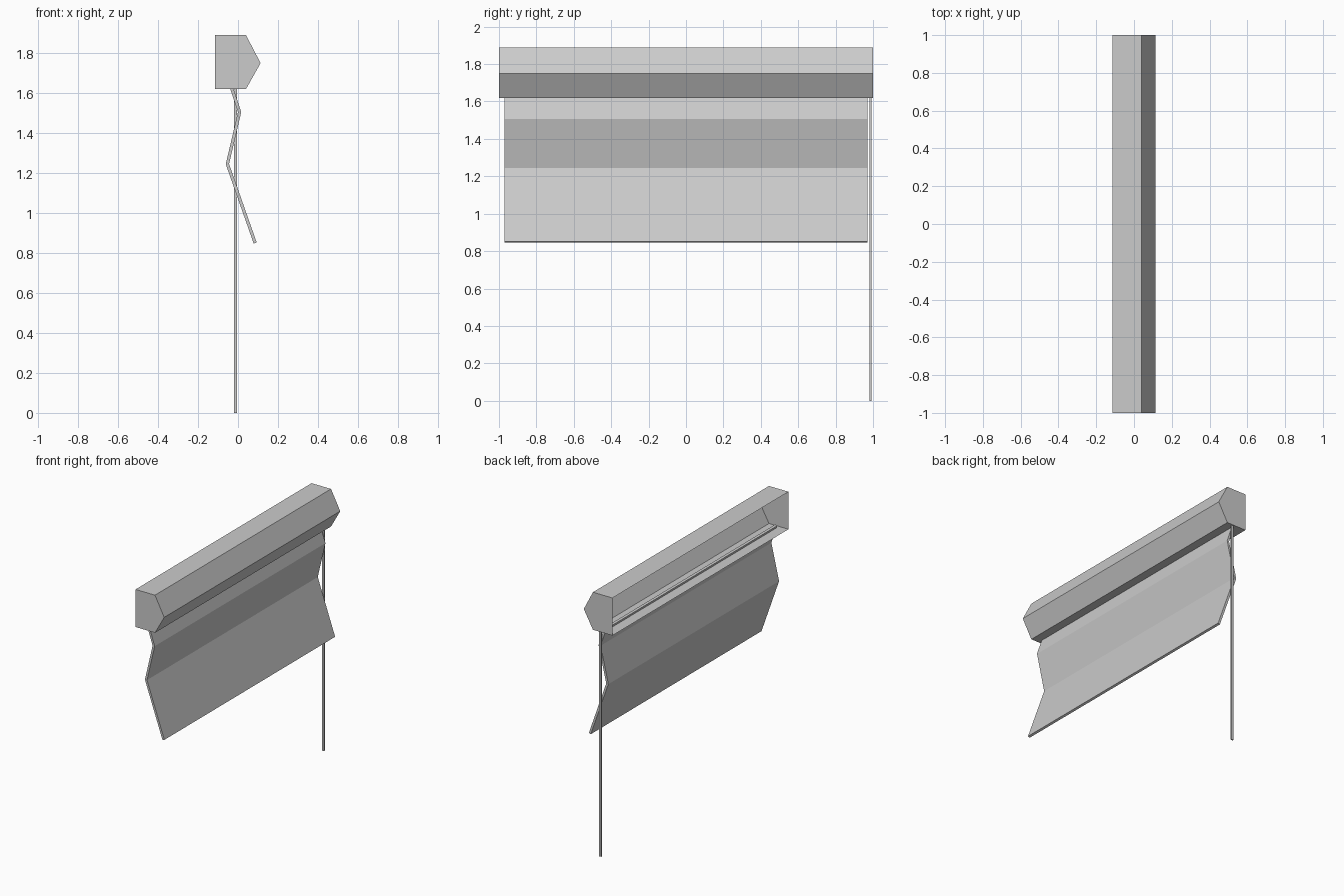
import bpy
import bmesh
from mathutils import Vector

cube = bpy.data.objects.get("Cube")
if cube:
    bpy.data.objects.remove(cube)

grey = bpy.data.materials.new("light_grey")
grey.use_nodes = True
colour = (0.6, 0.6, 0.6, 1)
grey.diffuse_color = colour
grey.node_tree.nodes["Principled BSDF"].inputs["Base Color"].default_value = colour


def extrude_profile(name, points, y0, y1, open_side=None):
    """Extrude an x-z outline along y, optionally leaving one side open."""
    bm = bmesh.new()
    ends = [[bm.verts.new((x, y, z)) for x, z in points] for y in (y0, y1)]
    count = len(points)
    for end in ends:
        bm.faces.new(end)
    for i in range(count):
        j = (i + 1) % count
        if i != open_side:
            bm.faces.new((ends[0][i], ends[0][j], ends[1][j], ends[1][i]))
    bmesh.ops.recalc_face_normals(bm, faces=bm.faces)
    mesh = bpy.data.meshes.new(name)
    bm.to_mesh(mesh)
    bm.free()
    mesh.materials.append(grey)
    obj = bpy.data.objects.new(name, mesh)
    bpy.context.collection.objects.link(obj)
    return obj


def thicken(path, width):
    """Turn an open x-z path into a closed strip with mitred bends."""
    pts = [Vector(p) for p in path]
    dirs = [(b - a).normalized() for a, b in zip(pts, pts[1:])]
    left, right = [], []
    for i, p in enumerate(pts):
        before, after = dirs[max(i - 1, 0)], dirs[min(i, len(dirs) - 1)]
        tangent = (before + after).normalized()
        normal = Vector((-tangent.y, tangent.x))
        offset = normal * (width / 2 / tangent.dot(after))
        left.append(p + offset)
        right.append(p - offset)
    return left + right[::-1]


# Pentagonal housing, open along its flat back
extrude_profile("housing",
                [(-0.115, 1.62), (0.04, 1.62), (0.113, 1.75),
                 (0.04, 1.89), (-0.115, 1.89)], -1, 1, open_side=4)

# Folded hanging shade
shade_path = [(-0.037, 1.64), (0.008, 1.505), (-0.053, 1.245), (0.086, 0.85)]
extrude_profile("shade", thicken(shade_path, 0.016), -0.97, 0.97)

# Pull rod at one end
extrude_profile("pull_rod",
                [(-0.02, 0), (-0.004, 0), (-0.004, 1.63), (-0.02, 1.63)],
                0.982, 0.992)
